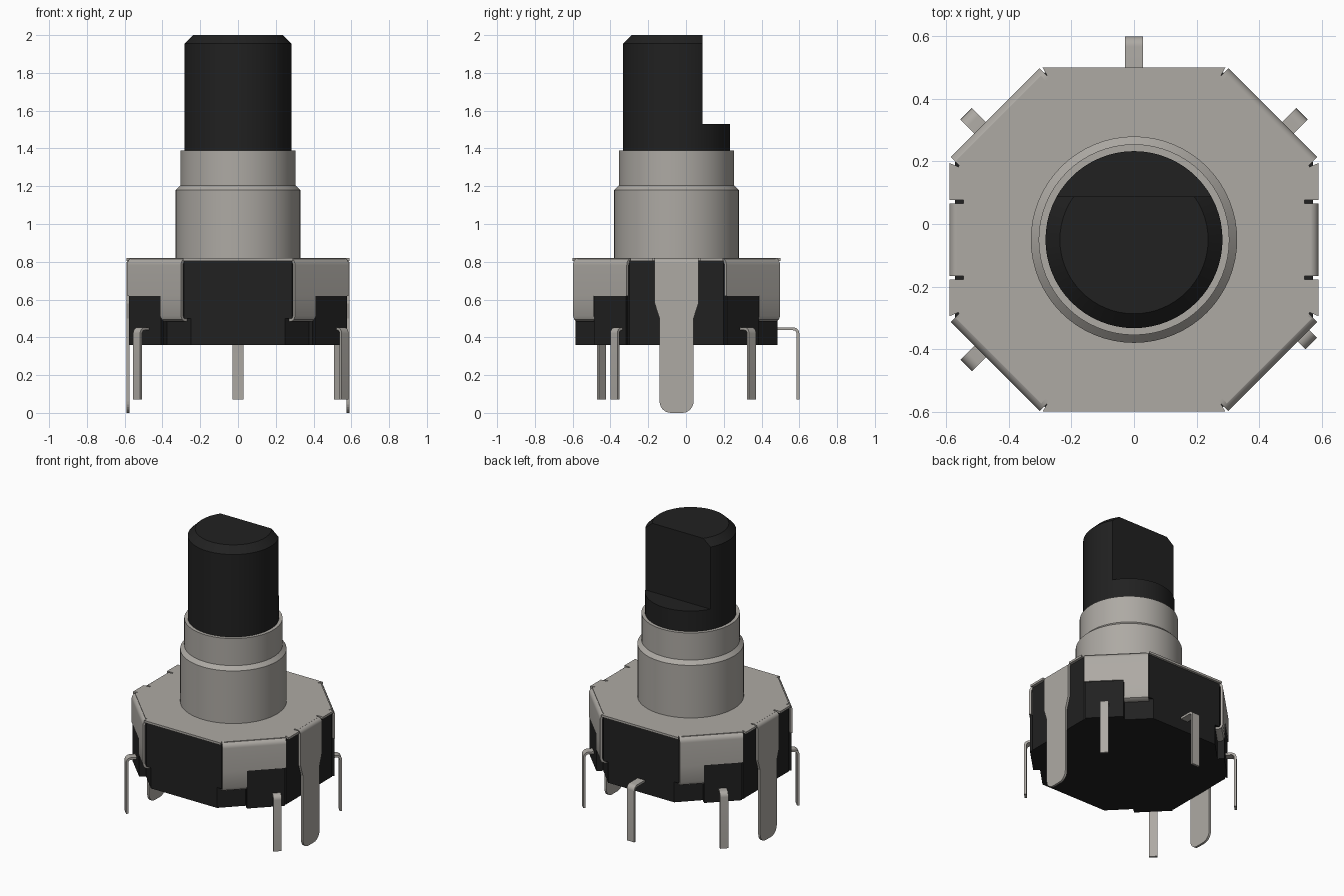
import bpy, bmesh, math
from mathutils import Vector

if "Cube" in bpy.data.objects:
    bpy.data.objects.remove(bpy.data.objects["Cube"], do_unlink=True)

CY = -0.05      # y of the shaft axis
T = 0.015       # sheet metal thickness
S = math.sqrt(0.5)


def material(name, rgb, metallic=0.0):
    m = bpy.data.materials.new(name)
    m.use_nodes = True
    m.diffuse_color = (*rgb, 1)
    bsdf = m.node_tree.nodes["Principled BSDF"]
    bsdf.inputs["Base Color"].default_value = (*rgb, 1)
    bsdf.inputs["Roughness"].default_value = 0.5
    return m


METAL = material("nickel grey", (0.42, 0.40, 0.37))
BLACK = material("black plastic", (0.015, 0.015, 0.015))


def finish(name, bm, mat, smooth=True):
    bmesh.ops.recalc_face_normals(bm, faces=bm.faces)
    me = bpy.data.meshes.new(name)
    bm.to_mesh(me)
    bm.free()
    me.materials.append(mat)
    ob = bpy.data.objects.new(name, me)
    ob.location.y = CY
    bpy.context.collection.objects.link(ob)
    if smooth:
        bpy.ops.object.select_all(action='DESELECT')
        ob.select_set(True)
        bpy.context.view_layer.objects.active = ob
        bpy.ops.object.shade_smooth_by_angle(angle=math.radians(30))
    return ob


def prism(name, outline, offset, mat, smooth=False):
    """Extrude a closed outline of 3D points by an offset."""
    bm = bmesh.new()
    f = bm.faces.new([bm.verts.new(p) for p in outline])
    ext = bmesh.ops.extrude_face_region(bm, geom=[f])["geom"]
    vs = [v for v in ext if isinstance(v, bmesh.types.BMVert)]
    bmesh.ops.translate(bm, verts=vs, vec=Vector(offset))
    if f.is_valid and len(f.link_loops if hasattr(f, "link_loops") else f.loops) and \
            all(len(e.link_faces) == 1 for e in f.edges):
        bm.faces.new(list(f.verts))
    return finish(name, bm, mat, smooth)


def frame(angle, sx=1, sy=1):
    """Map (out, along, z) to x, y, z, optionally mirrored."""
    c, s = math.cos(angle), math.sin(angle)
    return lambda o, a, z: Vector((sx * (o * c - a * s), sy * (o * s + a * c), z))


def sheet_section(path):
    """Thicken an open path of (out, z) points into a closed section."""
    pts = [Vector(p) for p in path]
    left, right = [], []
    for i, p in enumerate(pts):
        d0 = (p - pts[max(i - 1, 0)]).normalized()
        d1 = (pts[min(i + 1, len(pts) - 1)] - p).normalized()
        d = (d0 + d1).normalized()
        n = Vector((-d.y, d.x)) * T / 2
        left.append(p + n)
        right.append(p - n)
    return left + right[::-1]


def strip(name, path, a0, a1, fr):
    outline = [fr(p.x, a0, p.y) for p in sheet_section(path)]
    return prism(name, outline, fr(0, a1, 0) - fr(0, a0, 0), METAL, True)


def bend(out, top, r, steps=6):
    """Quarter bend from horizontal to pointing down."""
    return [(out - r + r * math.sin(t), top - r + r * math.cos(t))
            for t in (i * math.pi / 2 / steps for i in range(steps + 1))]


def lathe(profile, n=64):
    bm = bmesh.new()
    rings = [[bm.verts.new((r * math.cos(2 * math.pi * i / n), r * math.sin(2 * math.pi * i / n), z))
              for i in range(n)] for r, z in profile]
    for a, b in zip(rings, rings[1:]):
        for i in range(n):
            j = (i + 1) % n
            bm.faces.new((a[i], a[j], b[j], b[i]))
    bm.faces.new(rings[0])
    bm.faces.new(rings[-1])
    return bm


def mirrored(quad):
    """Full outline from the points of the first quadrant, in order."""
    left = [(-x, y) for x, y in reversed(quad)]
    half = quad + left
    return half + [(x, -y) for x, y in reversed(half)]


# Bushing and shaft
finish("bushing", lathe([(0.33, 0.8), (0.33, 1.18), (0.305, 1.205), (0.305, 1.39)]), METAL)
finish("shaft_base", lathe([(0.283, 1.3), (0.283, 1.53)]), BLACK)
bm = lathe([(0.283, 1.53), (0.283, 1.955), (0.237, 2.0)])
res = bmesh.ops.bisect_plane(bm, geom=bm.verts[:] + bm.edges[:] + bm.faces[:],
                             plane_co=(0, 0.138, 0), plane_no=(0, 1, 0), clear_outer=True)
bmesh.ops.holes_fill(bm, edges=[e for e in bm.edges if e.is_boundary], sides=0)
finish("shaft_flat_end", bm, BLACK)

# Top plate with relief slits at the folds
plate = mirrored([(0.568, 0.114), (0.545, 0.114), (0.545, 0.127), (0.59, 0.127), (0.59, 0.245),
                  (0.562, 0.233), (0.556, 0.245), (0.569, 0.252), (0.297, 0.524), (0.283, 0.508),
                  (0.273, 0.516), (0.292, 0.55)])
prism("top_plate", [(x, y, 0.82 - T) for x, y in plate], (0, 0, T), METAL)

# Plastic body: plain upper part, lower part notched under the clips
upper = mirrored([(0.572, 0.248), (0.285, 0.535)])
prism("body_upper", [(x, y, 0.5) for x, y in upper], (0, 0, 0.306), BLACK)
lower = mirrored([(0.572, 0.248), (0.395, 0.425), (0.377, 0.407), (0.25, 0.535)])
prism("body_lower", [(x, y, 0.36) for x, y in lower], (0, 0, 0.14), BLACK)

# Corner folds, clips and pin blocks
R = 0.601
for sx, sy, tag in ((1, 1, "back_left"), (-1, 1, "back_right"),
                    (1, -1, "front_left"), (-1, -1, "front_right")):
    fr = frame(math.pi / 4, sx, sy)
    strip("fold_" + tag, [(R - 0.05, 0.82 - T / 2)] + bend(R - T / 2, 0.82 - T / 2, 0.03)
          + [(R - T / 2, 0.62)], -0.228, 0.174, fr)
    strip("clip_" + tag, [(R - T / 2, 0.62), (R - T / 2, 0.515), (R - 0.014, 0.499),
                          (R - 0.028, 0.492), (R - 0.05, 0.492)], 0.021, 0.174, fr)
    block = [fr(o, a, 0.36) for o, a in ((0.54, -0.208), (R - 0.004, -0.219),
                                         (R - 0.004, 0.02), (0.54, 0.02))]
    prism("pin_block_" + tag, block, (0, 0, 0.258), BLACK)
    # the front left pin is set off from the others
    out, along = (0.636, -0.166) if tag == "front_left" else (0.664, -0.095)
    strip("pin_" + tag, [(0.55, 0.445)] + bend(out - T / 2, 0.445, 0.025)
          + [(out - T / 2, 0.07)], along - 0.026, along + 0.026, fr)

# Back pin
strip("pin_back", [(0.5, 0.445)] + bend(0.65 - T / 2, 0.445, 0.025)
      + [(0.65 - T / 2, 0.07)], -0.028, 0.028, frame(math.pi / 2))

# Side mounting legs with rounded tips
tip = [(-0.09, 0.5)]
for cx, t0 in ((-0.03, math.pi), (0.03, 1.5 * math.pi)):
    tip += [(cx + 0.06 * math.cos(t0 + k * math.pi / 12), 0.06 + 0.06 * math.sin(t0 + k * math.pi / 12))
            for k in range(7)]
leg = [(-0.116, 0.79), (-0.116, 0.58)] + tip + [(0.09, 0.5), (0.116, 0.58), (0.116, 0.79)]
for sx, tag in ((1, "left"), (-1, "right")):
    fr = frame(0, sx)
    strip("leg_bend_" + tag, [(0.54, 0.82 - T / 2)] + bend(0.59 - T / 2, 0.82 - T / 2, 0.02)
          + [(0.59 - T / 2, 0.79)], -0.116, 0.116, fr)
    prism("leg_" + tag, [fr(0.59 - T, a, z) for a, z in leg], fr(T, 0, 0), METAL)
